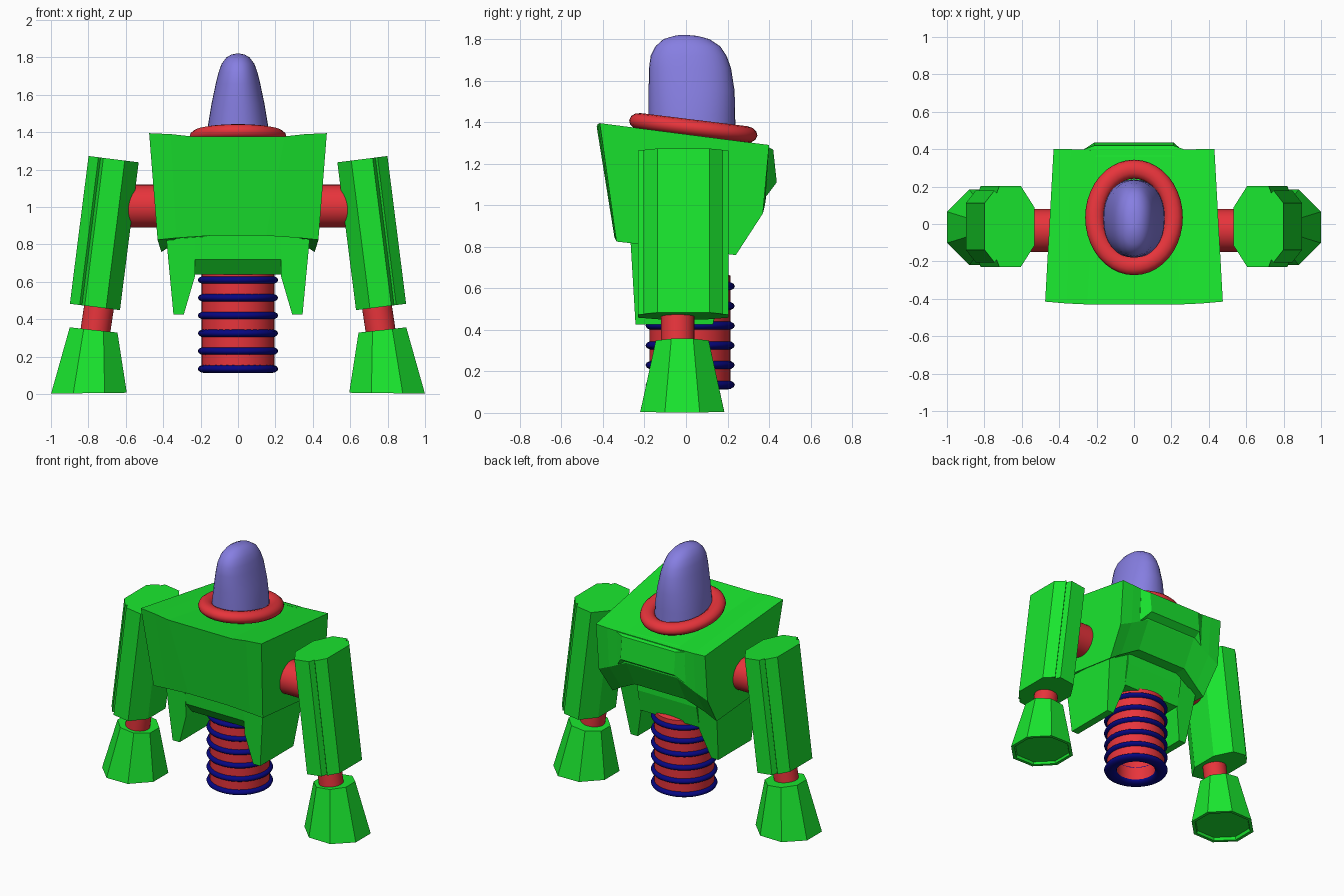
import bpy, bmesh, math
from mathutils import Vector, Matrix

if "Cube" in bpy.data.objects:
    bpy.data.objects.remove(bpy.data.objects["Cube"])


def material(name, rgb):
    m = bpy.data.materials.new(name)
    m.diffuse_color = (*rgb, 1)
    m.use_nodes = True
    m.node_tree.nodes["Principled BSDF"].inputs["Base Color"].default_value = m.diffuse_color
    return m


GREEN = material("green", (0.01, 0.79, 0.028))
RED = material("red", (0.82, 0.035, 0.045))
PURPLE = material("purple", (0.24, 0.21, 0.76))
NAVY = material("navy", (0.002, 0.002, 0.22))


def loft(name, rings, mat, smooth=None, closed=False):
    """Skin a list of equal point rings, capping the ends unless the loft is closed."""
    bm = bmesh.new()
    rows = [[bm.verts.new(p) for p in r] for r in rings]
    n = len(rows[0])
    pairs = list(zip(rows, rows[1:])) + ([(rows[-1], rows[0])] if closed else [])
    for a, b in pairs:
        for i in range(n):
            j = (i + 1) % n
            bm.faces.new((a[i], a[j], b[j], b[i]))
    if not closed:
        bm.faces.new(rows[0])
        bm.faces.new(rows[-1])
    bmesh.ops.recalc_face_normals(bm, faces=bm.faces)
    me = bpy.data.meshes.new(name)
    bm.to_mesh(me)
    bm.free()
    me.materials.append(mat)
    ob = bpy.data.objects.new(name, me)
    bpy.context.collection.objects.link(ob)
    if smooth:
        bpy.ops.object.select_all(action='DESELECT')
        ob.select_set(True)
        bpy.context.view_layer.objects.active = ob
        bpy.ops.object.shade_smooth_by_angle(angle=math.radians(smooth))
    return ob


def circle(center, r, axis, n=32, phase=0.0):
    q = Vector(axis).to_track_quat('Z', 'Y')
    return [Vector(center) + q @ Vector((r * math.cos(phase + math.tau * i / n),
                                         r * math.sin(phase + math.tau * i / n), 0))
            for i in range(n)]


def rod(name, a, b, r, mat):
    axis = Vector(b) - Vector(a)
    return loft(name, [circle(a, r, axis), circle(b, r, axis)], mat, 40)


def ring(name, center, rx, ry, wide, high, mat, tilt=0.0):
    """Oval ring with an oval cross-section."""
    rot = Matrix.Rotation(tilt, 3, 'X')
    rows = []
    for i in range(40):
        t = math.tau * i / 40
        row = []
        for k in range(12):
            u = math.tau * k / 12
            p = Vector(((rx + wide * math.cos(u)) * math.cos(t),
                        (ry + wide * math.cos(u)) * math.sin(t), high * math.sin(u)))
            row.append(Vector(center) + rot @ p)
        rows.append(row)
    return loft(name, rows, mat, 60, closed=True)


# chest: side profile (x, y, z) at the outer corners and at the middle columns
outer = [(.475, -.415, 1.395), (.43, .40, 1.29), (.428, .37, .96), (.41, .24, .76), (.43, -.335, .825)]
shoulder = [(.36, -.425, 1.39), (.34, .40, 1.285), (.34, .38, 1.0), (.33, .255, .81), (.33, -.34, .835)]
middle = [(.25, -.43, 1.378), (.20, .395, 1.28), (.20, .39, 1.07), (.20, .29, .88), (.15, -.345, .847)]
half = [outer, shoulder, middle]
loft("chest", [[(-x, y, z) for x, y, z in r] for r in half] + half[::-1], GREEN)

# raised block on the upper back, blending sideways into the chest
back = [(.36, 1.285), (.42, 1.268), (.437, 1.11), (.36, 1.06)]
side = [(.36, 1.28), (.398, 1.278), (.384, 1.04), (.34, 1.0)]
loft("back_block", [[(x, y, z) for y, z in prof] for x, prof in
                    ((-.27, side), (-.21, back), (.21, back), (.27, side))], GREEN)

# skirt: cross beam with an arched underside, and a prong on each side
beam = [(-.27, .88), (-.258, .72), (-.19, .64), (.18, .645), (.213, .80), (.213, .88)]
loft("skirt_beam", [[(s * .232, y, z) for y, z in beam] for s in (-1, 1)], GREEN)
prong = [(.388, .88), (.345, .425), (.29, .425), (.23, .63), (.23, .88)]
for s in (-1, 1):
    front = [(s * x, -.243 - .06 * (z - .425), z) for x, z in prong]
    rear = [(s * x, min(.213, .13 + .24 * (z - .425)), z) for x, z in prong]
    loft("skirt_prong", [front, rear], GREEN)

# coiled waist: open tube with stacked rings
tube = [(.15, .68), (.195, .66), (.195, .135), (.13, .135), (.13, .2), (.13, .45)]
loft("waist_tube", [circle((0, .02, z), r, (0, 0, 1)) for r, z in tube], RED, 40)
for i in range(6):
    ring("waist_ring", (0, .02, .135 + .095 * i), .172, .172, .043, .023, NAVY)

# neck ring and domed head
ring("neck_ring", (0, .035, 1.372), .21, .26, .051, .04, RED, -math.radians(7))
dome = [(1.30, .168, -.18, .238), (1.43, .162, -.18, .237), (1.55, .142, -.18, .234), (1.66, .119, -.178, .217),
        (1.72, .104, -.17, .195), (1.765, .088, -.147, .165), (1.80, .062, -.108, .112),
        (1.815, .036, -.058, .055), (1.82, .012, -.03, .0)]


def superellipse(z, rx, y0, y1, n=32):
    pts = []
    for i in range(n):
        c, s = math.cos(math.tau * i / n), math.sin(math.tau * i / n)
        e = 2 / 2.2
        pts.append((rx * math.copysign(abs(c) ** e, c),
                    (y0 + y1) / 2 + (y1 - y0) / 2 * math.copysign(abs(s) ** e, s), z))
    return pts


loft("head", [superellipse(*d) for d in dome], PURPLE, 60)

# arms: shoulder rod, faceted and grooved upper arm, wrist rod and flared hand
edge = [(.135, .125), (.082, .192), (.07, .178), (.055, .217), (-.06, .217), (-.135, .10)]
section = edge + [(u, -v) for u, v in edge[::-1]]
tilt = math.radians(7.2)
for s in (-1, 1):
    rod("shoulder_rod", (s * .38, -.035, 1.005), (s * .62, -.035, 1.005), .115, RED)
    loft("upper_arm", [[(s * (cx + u * math.cos(tilt)), v - .013, cz - .004 + u * math.sin(tilt))
                        for u, v in section] for cx, cz in ((.665, 1.26), (.765, .47))], GREEN)
    rod("wrist_rod", (s * .735, -.04, .52), (s * .768, -.04, .30), .08, RED)
    rows = []
    # last two rows sink a shallow recess into the sole
    for cx, cz, r, lean in ((.772, .343, .138, .11), (.797, .005, .219, -.012),
                            (.797, .005, .195, -.012), (.796, .025, .19, 0)):
        row = circle((0, 0, 0), r, (0, 0, 1), 8, math.pi / 8)
        rows.append([(s * (cx + p.x), -.018 + p.y, cz + lean * p.x) for p in row])
    loft("hand", rows, GREEN)
